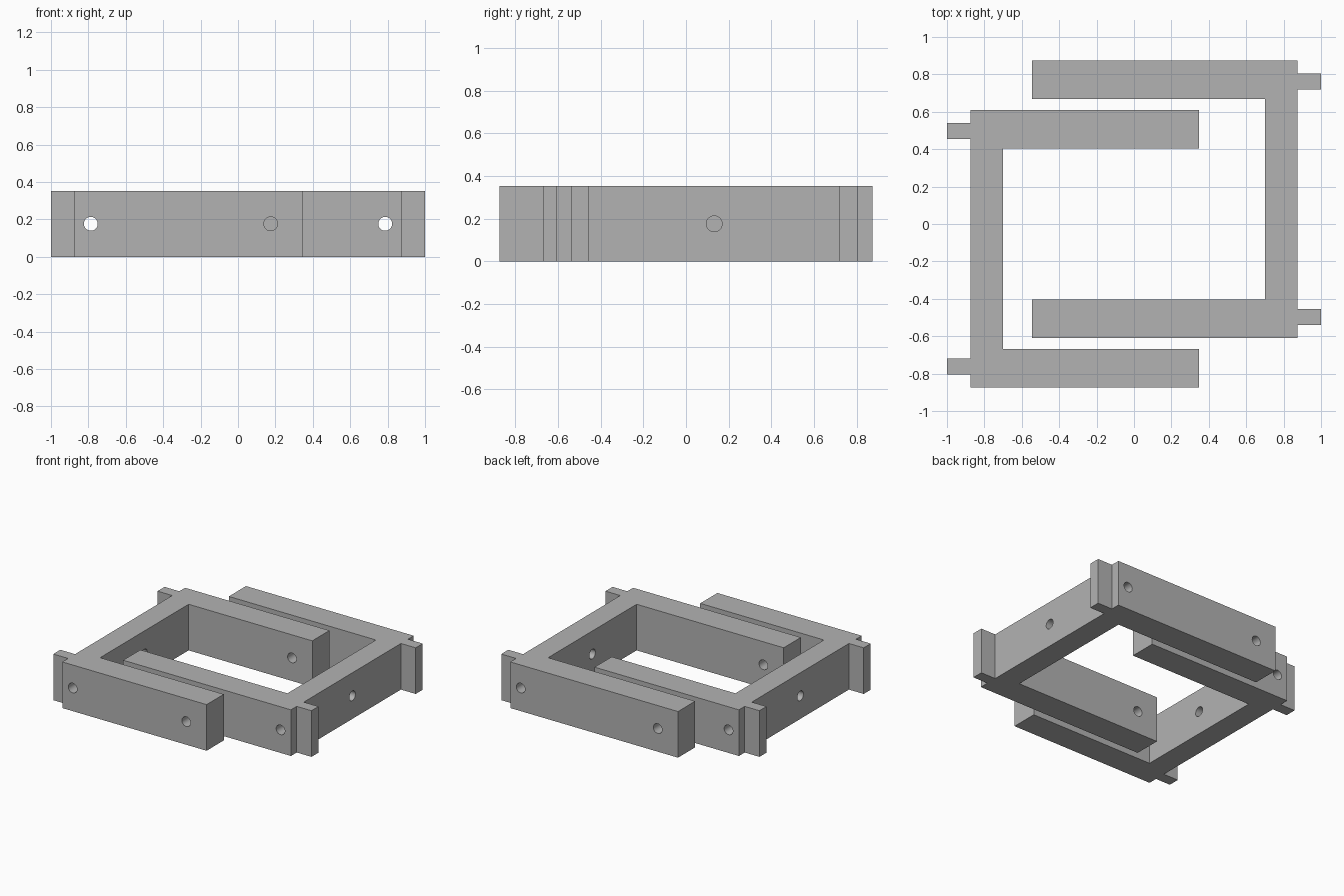
import bpy, bmesh, math
from mathutils import Matrix

if "Cube" in bpy.data.objects:
    bpy.data.objects.remove(bpy.data.objects["Cube"], do_unlink=True)

HEIGHT = 0.353
MID_Z = HEIGHT / 2
HOLE_RADIUS = 0.037

# Single grey material
grey = bpy.data.materials.new("grey")
grey.use_nodes = True
grey.diffuse_color = (0.45, 0.45, 0.45, 1)
grey.node_tree.nodes["Principled BSDF"].inputs["Base Color"].default_value = grey.diffuse_color


def make_object(name, bm):
    mesh = bpy.data.meshes.new(name)
    bm.to_mesh(mesh)
    bm.free()
    obj = bpy.data.objects.new(name, mesh)
    bpy.context.collection.objects.link(obj)
    return obj


def add_hole(bm, x, axis, length):
    """Cylinder along the given axis at mid height."""
    place = Matrix.Translation((x, 0, MID_Z)) @ Matrix.Rotation(math.pi / 2, 4, axis)
    bmesh.ops.create_cone(bm, cap_ends=True, segments=32, radius1=HOLE_RADIUS,
                          radius2=HOLE_RADIUS, depth=length, matrix=place)


def bracket(name, arm_tip, offset_y, turn):
    """U-shaped bracket opening toward -x, with two tabs on its back."""
    # Half outline, mirrored across the middle of the web
    half = [(0.70, 0.535), (arm_tip, 0.535), (arm_tip, 0.7425), (0.875, 0.7425),
            (0.875, 0.6725), (1.0, 0.6725), (1.0, 0.5875), (0.875, 0.5875)]
    outline = half + [(x, -y) for x, y in reversed(half)]
    bm = bmesh.new()
    face = bm.faces.new([bm.verts.new((x, y, 0)) for x, y in outline])
    top = bmesh.ops.extrude_face_region(bm, geom=[face])["geom"]
    bmesh.ops.translate(bm, vec=(0, 0, HEIGHT),
                        verts=[g for g in top if isinstance(g, bmesh.types.BMVert)])
    bmesh.ops.recalc_face_normals(bm, faces=bm.faces[:])
    body = make_object(name, bm)
    body.data.materials.append(grey)

    # Pin holes through both arms and one hole through the web
    bm = bmesh.new()
    add_hole(bm, 0.787, 'X', 2)
    add_hole(bm, arm_tip + 0.172, 'X', 2)
    cutter = make_object(name + "_hole_cutter", bm)
    bm = bmesh.new()
    add_hole(bm, 0.787, 'Y', 0.4)
    web_cutter = make_object(name + "_web_cutter", bm)
    for tool in (cutter, web_cutter):
        tool.hide_render = True
        cut = body.modifiers.new("holes", 'BOOLEAN')
        cut.operation = 'DIFFERENCE'
        cut.solver = 'EXACT'
        cut.object = tool
    bpy.context.view_layer.update()
    graph = bpy.context.evaluated_depsgraph_get()
    result = bpy.data.meshes.new_from_object(body.evaluated_get(graph))
    body.modifiers.clear()
    body.data = result
    for tool in (cutter, web_cutter):
        bpy.data.objects.remove(tool, do_unlink=True)

    body.data.transform(Matrix.Rotation(turn, 4, 'Z') @ Matrix.Translation((0, offset_y, 0)))
    bpy.ops.object.select_all(action='DESELECT')
    body.select_set(True)
    bpy.context.view_layer.objects.active = body
    bpy.ops.object.shade_smooth_by_angle(angle=math.radians(30))


# Two interlocking brackets, the second turned half way round
bracket("left_bracket", -0.545, 0.1325, 0)
bracket("right_bracket", -0.347, 0.1325, math.pi)
